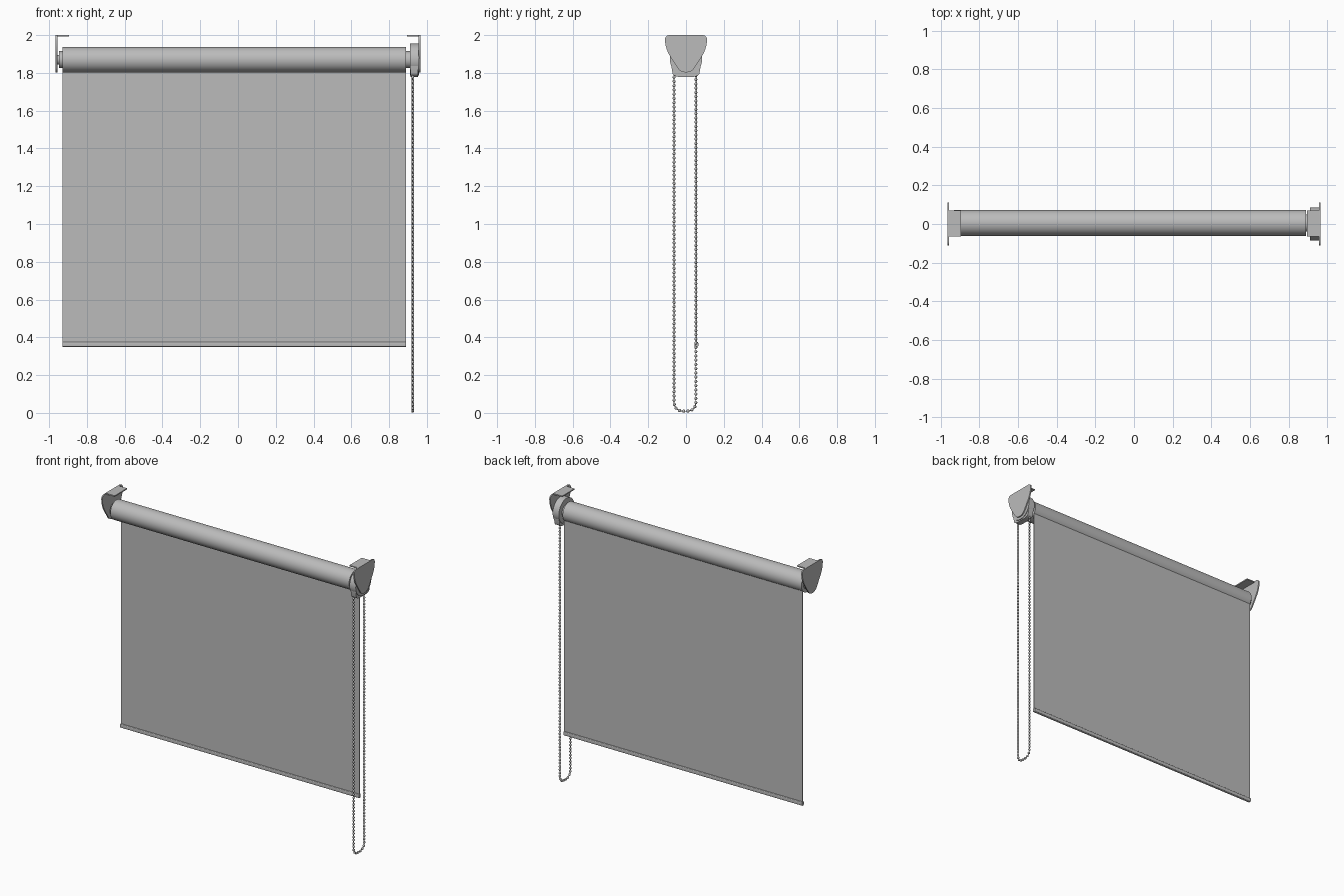
import bpy, bmesh, math
from mathutils import Vector, Matrix

if "Cube" in bpy.data.objects:
    bpy.data.objects.remove(bpy.data.objects["Cube"])


def material(name, rgb):
    m = bpy.data.materials.new(name)
    m.diffuse_color = (*rgb, 1)
    m.use_nodes = True
    m.node_tree.nodes["Principled BSDF"].inputs["Base Color"].default_value = m.diffuse_color
    return m


GREY = material("blind grey", (0.5, 0.5, 0.5))


def finish(name, bm, smooth=True):
    bmesh.ops.recalc_face_normals(bm, faces=bm.faces)
    me = bpy.data.meshes.new(name)
    bm.to_mesh(me)
    bm.free()
    me.materials.append(GREY)
    ob = bpy.data.objects.new(name, me)
    bpy.context.collection.objects.link(ob)
    if smooth:
        bpy.ops.object.select_all(action='DESELECT')
        ob.select_set(True)
        bpy.context.view_layer.objects.active = ob
        bpy.ops.object.shade_smooth_by_angle(angle=math.radians(35))
    return ob


def extrude_x(name, outline, x0, x1):
    """Solid from a (y, z) outline, swept along x."""
    bm = bmesh.new()
    face = bm.faces.new([bm.verts.new((x0, y, z)) for y, z in outline])
    geo = bmesh.ops.extrude_face_region(bm, geom=[face])["geom"]
    bmesh.ops.translate(bm, vec=(x1 - x0, 0, 0),
                        verts=[v for v in geo if isinstance(v, bmesh.types.BMVert)])
    return finish(name, bm)


def circle(cy, cz, r, n=48):
    return [(cy + r * math.cos(2 * math.pi * i / n), cz + r * math.sin(2 * math.pi * i / n))
            for i in range(n)]


def rect(y0, y1, z0, z1):
    return [(y0, z0), (y1, z0), (y1, z1), (y0, z1)]


def rounded(corners, steps=8):
    """Round every (y, z, radius) corner with a quadratic curve."""
    out = []
    for i, (y, z, r) in enumerate(corners):
        p = Vector((y, z))
        a = Vector(corners[i - 1][:2])
        b = Vector(corners[(i + 1) % len(corners)][:2])
        s, e = p + (a - p).normalized() * r, p + (b - p).normalized() * r
        for k in range(steps + 1):
            t = k / steps
            out.append(tuple(s * (1 - t) ** 2 + p * 2 * t * (1 - t) + e * t * t))
    return out


# Fabric roll, sheet and bottom bar
AXIS_Y, AXIS_Z = 0.005, 1.87
X0, X1 = -0.93, 0.89
extrude_x("fabric_roll", circle(AXIS_Y, AXIS_Z, 0.067, 64), X0, X1)
extrude_x("fabric_sheet", rect(0.053, 0.057, 0.36, 1.84), X0, X1)
extrude_x("bottom_bar", rounded([(0.045, 0.35, 0.006), (0.065, 0.35, 0.006),
                                 (0.065, 0.376, 0.006), (0.045, 0.376, 0.006)], 4), X0, X1)

# End brackets: shield-shaped plate with a mounting flange on top
shield = rounded([(-0.113, 2.0, 0.028), (0.113, 2.0, 0.028), (0.108, 1.925, 0.045),
                  (0.03, 1.803, 0.028), (-0.03, 1.803, 0.028), (-0.108, 1.925, 0.045)])
for side, label in ((-1, "left"), (1, "right")):
    extrude_x(label + "_bracket_plate", shield, side * 0.956, side * 0.965)
    extrude_x(label + "_bracket_flange", rect(-0.065, 0.07, 1.992, 2.0),
              side * 0.895, side * 0.96)

# Idle end pin and cap
extrude_x("idle_cap", circle(AXIS_Y, AXIS_Z, 0.045, 32), -0.948, -0.925)
extrude_x("idle_pin", circle(AXIS_Y, AXIS_Z, 0.025, 24), -0.958, -0.94)

# Chain drive: hub, wheel housing and chain guide below it
extrude_x("drive_hub", circle(AXIS_Y, AXIS_Z, 0.045, 32), 0.88, 0.915)
extrude_x("drive_housing", circle(0.0, 1.87, 0.085, 48), 0.91, 0.957)
extrude_x("chain_guide", rounded([(-0.08, 1.85, 0.01), (-0.07, 1.79, 0.01), (-0.045, 1.779, 0.01),
                                  (0.045, 1.779, 0.01), (0.07, 1.79, 0.01), (0.08, 1.85, 0.01)], 4),
          0.913, 0.952)

# Bead chain: two straight strands joined by a flattened loop
CX, YF, YB, TOP, LOOP, BOT = 0.925, -0.063, 0.052, 1.80, 0.055, 0.009
mid, half = (YF + YB) / 2, (YB - YF) / 2
path = [Vector((CX, YF, TOP))]
for i in range(33):
    a = math.pi * i / 32
    c, s = math.cos(a), math.sin(a)
    path.append(Vector((CX, mid - math.copysign(abs(c) ** 0.75, c) * half,
                        BOT + LOOP * (1 - max(s, 0) ** 0.75))))
path.append(Vector((CX, YB, TOP)))

bm = bmesh.new()
step, carry = 0.0225, 0.0
for a, b in zip(path, path[1:]):
    length = (b - a).length
    d = carry
    while d < length:
        bmesh.ops.create_uvsphere(bm, u_segments=10, v_segments=7, radius=0.0082,
                                  matrix=Matrix.Translation(a.lerp(b, d / length)))
        d += step
    carry = d - length
finish("chain_beads", bm)

# Thin cord threading the beads
cu = bpy.data.curves.new("chain_cord", 'CURVE')
cu.dimensions = '3D'
cu.bevel_depth = 0.0025
cu.bevel_resolution = 1
sp = cu.splines.new('POLY')
sp.points.add(len(path) - 1)
for p, v in zip(sp.points, path):
    p.co = (*v, 1)
cu.materials.append(GREY)
bpy.context.collection.objects.link(bpy.data.objects.new("chain_cord", cu))
